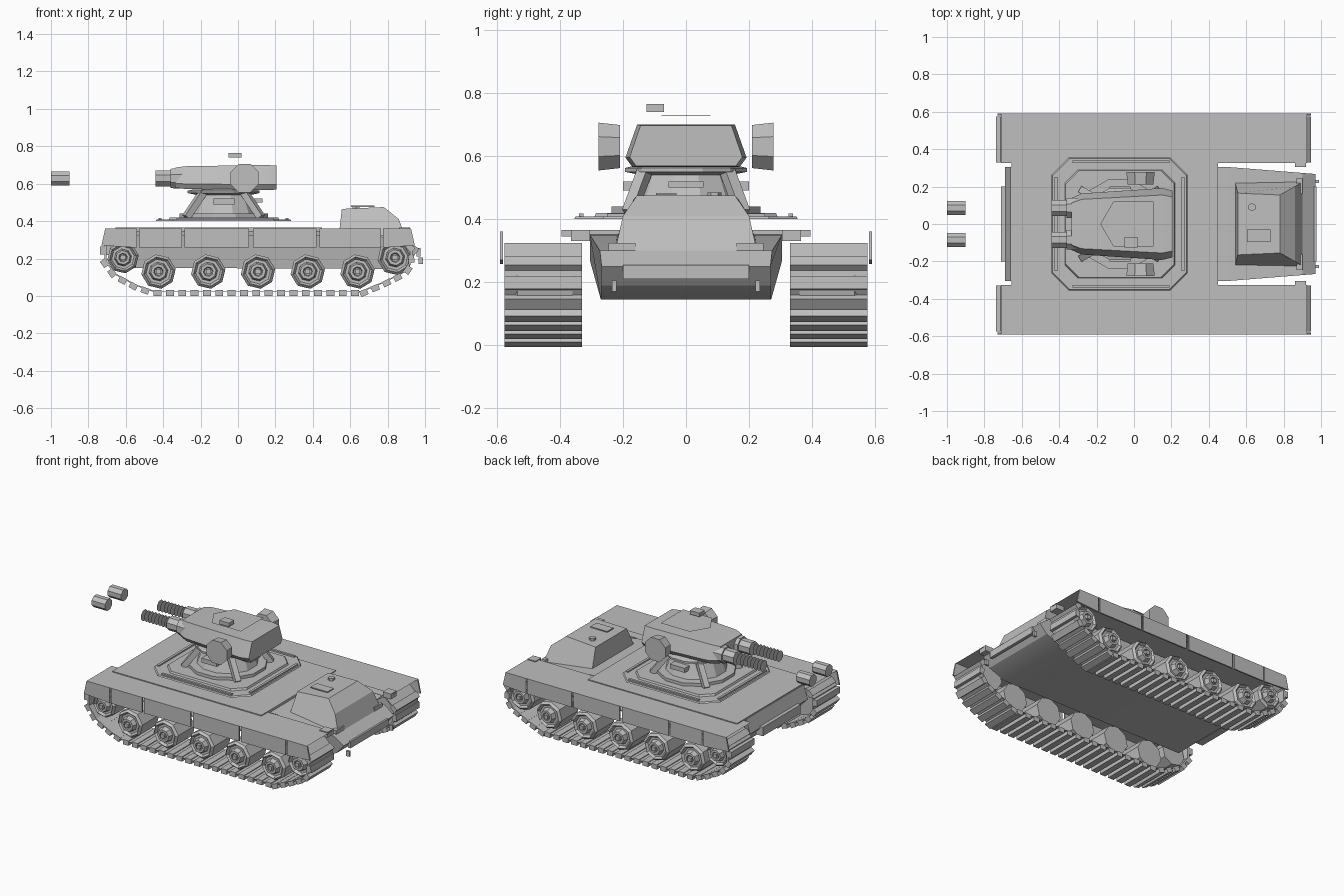
import bpy
import bmesh
from math import cos, sin, pi, radians
from mathutils import Vector, Matrix

cube = bpy.data.objects.get("Cube")
if cube:
    bpy.data.objects.remove(cube, do_unlink=True)

metal = bpy.data.materials.new("plain_grey")
metal.use_nodes = True
GREY = (0.52, 0.52, 0.52, 1)
metal.diffuse_color = GREY
metal.node_tree.nodes["Principled BSDF"].inputs["Base Color"].default_value = GREY


def finish(name, bm, smooth=None):
    """Turn a bmesh into a named object with the shared material."""
    bmesh.ops.recalc_face_normals(bm, faces=bm.faces)
    mesh = bpy.data.meshes.new(name)
    bm.to_mesh(mesh)
    bm.free()
    mesh.materials.append(metal)
    obj = bpy.data.objects.new(name, mesh)
    bpy.context.collection.objects.link(obj)
    if smooth:
        bpy.ops.object.select_all(action="DESELECT")
        obj.select_set(True)
        bpy.context.view_layer.objects.active = obj
        bpy.ops.object.shade_smooth_by_angle(angle=radians(smooth))
    return obj


def add_loft(bm, rings, caps=True):
    """Skin a row of equal closed rings."""
    rows = [[bm.verts.new(p) for p in ring] for ring in rings]
    for a, b in zip(rows, rows[1:]):
        for i in range(len(a)):
            j = (i + 1) % len(a)
            bm.faces.new((a[i], a[j], b[j], b[i]))
    if caps:
        bm.faces.new(rows[0])
        bm.faces.new(rows[-1])


def loft(name, rings, smooth=None, caps=True):
    bm = bmesh.new()
    add_loft(bm, rings, caps)
    return finish(name, bm, smooth)


def add_box(bm, x, y, z, matrix=Matrix()):
    add_loft(bm, [[matrix @ Vector(p) for p in
                   ((x[0], y[0], h), (x[1], y[0], h), (x[1], y[1], h), (x[0], y[1], h))]
                  for h in z])


def box(name, x, y, z, matrix=Matrix()):
    bm = bmesh.new()
    add_box(bm, x, y, z, matrix)
    return finish(name, bm)


def sheet(name, points):
    bm = bmesh.new()
    bm.faces.new([bm.verts.new(p) for p in points])
    return finish(name, bm)


def circle(axis, centre, radius, along, sides=8, turn=0.5):
    """Ring of points around the x, y or z axis at a given place along it."""
    out = []
    for i in range(sides):
        a = 2 * pi * (i + turn) / sides
        u, v = centre[0] + radius * cos(a), centre[1] + radius * sin(a)
        out.append({"x": (along, u, v), "y": (u, along, v), "z": (u, v, along)}[axis])
    return out


def chamfered(x, y, z, cut):
    """Rectangle with cut corners at height z."""
    (a, b), (c, d) = x, y
    return [(a + cut, c, z), (b - cut, c, z), (b, c + cut, z), (b, d - cut, z),
            (b - cut, d, z), (a + cut, d, z), (a, d - cut, z), (a, c + cut, z)]


def span(y, side):
    return tuple(sorted((side * y[0], side * y[1])))


# Hull: one side outline, narrower at the belly
outline = [(-0.66, 0.36), (-0.69, 0.27), (-0.58, 0.15), (0.8, 0.145),
           (0.92, 0.19), (0.97, 0.25), (0.9, 0.3), (0.5, 0.35)]
loft("hull", [[(x, side * (0.27 if z < 0.2 else 0.305 - 0.08 * max(0, x - 0.5)), z)
               for x, z in outline] for side in (-1, 1)], smooth=25)
box("upper_deck", (-0.655, 0.45), (-0.395, 0.395), (0.345, 0.366))
box("bow_plate", (0.955, 0.975), (-0.2, 0.2), (0.21, 0.255))
box("stern_box", (-0.71, -0.66), (-0.2, 0.2), (0.22, 0.28))

# Raised cabin on the deck
loft("cabin", [[(x, y * w, z) for x, z, w in
                ((0.54, 0.33, 0.225), (0.9, 0.3, 0.225), (0.86, 0.41, 0.2),
                 (0.78, 0.475, 0.155), (0.555, 0.465, 0.165))] for y in (-1, 1)])
box("cabin_hatch", (0.605, 0.73), (-0.095, -0.03), (0.476, 0.483))
loft("cabin_vent", [circle("z", (0.63, 0.09), 0.022, h, 6) for h in (0.468, 0.484)])

# Track path, from the belly up around both ends
path = [Vector((x, 0, z)) for x, z in
        ((0.67, 0.024), (0.78, 0.07), (0.89, 0.125), (0.935, 0.19), (0.93, 0.26),
         (0.86, 0.325), (-0.66, 0.325), (-0.715, 0.27), (-0.715, 0.19),
         (-0.66, 0.115), (-0.55, 0.056), (-0.46, 0.024))]


def along_path(step):
    """Evenly spaced positions with the direction of travel."""
    carry = 0
    for a, b in zip(path, path[1:] + path[:1]):
        length = (b - a).length
        while carry < length:
            yield a.lerp(b, carry / length), (b - a).normalized()
            carry += step
        carry -= length


def build_track(label, side):
    inner, outer = 0.33 * side, 0.575 * side
    centre = Vector((0.1, 0, 0.18))
    thin = [p + (centre - p).normalized() * 0.012 for p in path]
    rings = [[(p.x, y, p.z) for p in loop]
             for loop, y in ((path, inner), (path, outer), (thin, outer), (thin, inner),
                             (path, inner))]
    loft(label + "_track_belt", rings, caps=False)
    bm = bmesh.new()
    for spot, heading in along_path(0.066):
        if spot.z > 0.3:
            continue
        matrix = Matrix.Translation(spot) @ heading.to_track_quat("X", "Z").to_matrix().to_4x4()
        add_box(bm, (-0.021, 0.021), span((inner * side, outer * side), side),
                (-0.024, 0.008), matrix)
    finish(label + "_track_shoes", bm)


def build_wheel(name, side, x, z, radius):
    steps = ((0.36, 1), (0.535, 1), (0.55, 0.85), (0.535, 0.72), (0.535, 0.55),
             (0.568, 0.45), (0.568, 0.28), (0.555, 0.22))
    loft(name, [circle("y", (x, z), radius * r, side * y, 8, 0.2) for y, r in steps])
    box(name + "_hub", (x - 0.013, x + 0.013), span((0.54, 0.575), side),
        (z - 0.013, z + 0.013))


for label, side in (("left", 1), ("right", -1)):
    build_track(label, side)
    for i in range(5):
        build_wheel(f"{label}_road_wheel_{i + 1}", side, -0.425 + 0.266 * i, 0.13, 0.093)
    build_wheel(label + "_idler", side, -0.615, 0.205, 0.085)
    build_wheel(label + "_sprocket", side, 0.84, 0.205, 0.095)

    # Fender sheet with hanging skirt panels and sloped end flaps
    near, far = 0.325 * side, 0.59 * side
    sheet(label + "_fender", [(-0.71, near, 0.36), (0.925, near, 0.36),
                              (0.925, far, 0.36), (-0.71, far, 0.36)])
    for i, (a, b) in enumerate(((-0.53, -0.3), (-0.285, 0.06), (0.08, 0.42), (0.435, 0.765))):
        box(f"{label}_skirt_{i + 1}", (a, b), span((0.58, 0.59), side), (0.258, 0.36))
    for end, top, low, back in (("rear", -0.71, -0.73, -0.54), ("nose", 0.925, 0.945, 0.775)):
        loft(f"{label}_{end}_flap", [[(top, y, 0.36), (low, y, 0.27), (back, y, 0.258),
                                      (back, y, 0.36)] for y in (far, far - 0.01 * side)])
    box(label + "_fender_block", (0.86, 0.92), span((0.305, 0.365), side), (0.33, 0.366))
    box(label + "_lamp", (0.87, 0.9), span((0.16, 0.245), side), (0.285, 0.325))
    box(label + "_tow_hook", (0.965, 0.99), span((0.22, 0.235), side), (0.17, 0.205))

# Turret base: stepped plates with edge bars
mid = -0.077
loft("base_plate", [chamfered((-0.44, 0.285), (-0.355, 0.355), 0.4, 0.09),
                    chamfered((-0.435, 0.28), (-0.35, 0.35), 0.408, 0.09)])
loft("base_step", [chamfered((-0.37, 0.22), (-0.29, 0.29), 0.408, 0.07),
                   chamfered((-0.365, 0.215), (-0.285, 0.285), 0.42, 0.07)])
for side in (-1, 1):
    box("base_side_bar", (-0.33, 0.19), span((0.325, 0.34), side), (0.405, 0.417))
    x = mid + side * 0.34
    box("base_end_bar", (x - 0.008, x + 0.008), (-0.25, 0.25), (0.405, 0.417))

# Pedestal and its braces
loft("pedestal", [circle("z", (mid, 0), r, z, 12) for r, z in
                  ((0.245, 0.42), (0.245, 0.44), (0.19, 0.44), (0.15, 0.54),
                   (0.2, 0.55), (0.2, 0.562), (0.16, 0.572))])
for sx in (-1, 1):
    for sy in (-1, 1):
        foot, head = Vector((mid + sx * 0.2, sy * 0.18, 0.42)), Vector((mid + sx * 0.11, sy * 0.13, 0.555))
        turn = (head - foot).to_track_quat("Z", "Y").to_matrix().to_4x4()
        box("brace", (-0.018, 0.018), (-0.018, 0.018), (0, (head - foot).length),
            Matrix.Translation(foot) @ turn)
for side in (-1, 1):
    box("pedestal_box", (-0.13, -0.02), span((0.15, 0.2), side), (0.49, 0.52))
box("pedestal_rear_box", (0.07, 0.13), (-0.055, 0.055), (0.5, 0.52))

# Turret body: angular section tapering towards the guns
section = [(-0.17, 0.565), (0.17, 0.565), (0.192, 0.595), (0.155, 0.7),
           (-0.155, 0.7), (-0.192, 0.595)]
loft("turret", [[(x, y * k, 0.632 + (z - 0.632) * h) for y, z in section]
                for x, k, h in ((-0.335, 0.72, 0.8), (-0.28, 0.85, 0.9), (0.15, 1, 1),
                                (0.205, 0.93, 0.95))], smooth=30)
sheet("roof_hatch", [(-0.18, 0, 0.728), (-0.11, 0.12, 0.73), (0.105, 0.12, 0.73),
                     (0.105, -0.12, 0.73), (-0.11, -0.12, 0.73)])
box("roof_sight", (-0.05, 0.02), (-0.125, -0.07), (0.74, 0.765))
for side in (-1, 1):
    loft("side_drum", [circle("y", (0.035, 0.63), r, side * y, 8)
                       for y, r in ((0.21, 0.074), (0.277, 0.082))])

# Twin guns: shroud, separated cooling discs and muzzle
for label, y in (("left", 0.085), ("right", -0.085)):
    axis = (y, 0.628)
    loft(label + "_shroud", [circle("x", axis, r, x) for x, r in
                             ((-0.28, 0.06), (-0.36, 0.056), (-0.36, 0.046), (-0.44, 0.046))])
    for i in range(8):
        sheet(f"{label}_cooling_disc_{i + 1}", circle("x", axis, 0.038, -0.46 - 0.025 * i))
    loft(label + "_muzzle", [circle("x", axis, r, x) for x, r in
                             ((-1, 0.026), (-1, 0.04), (-0.9, 0.04), (-0.9, 0.026))])
